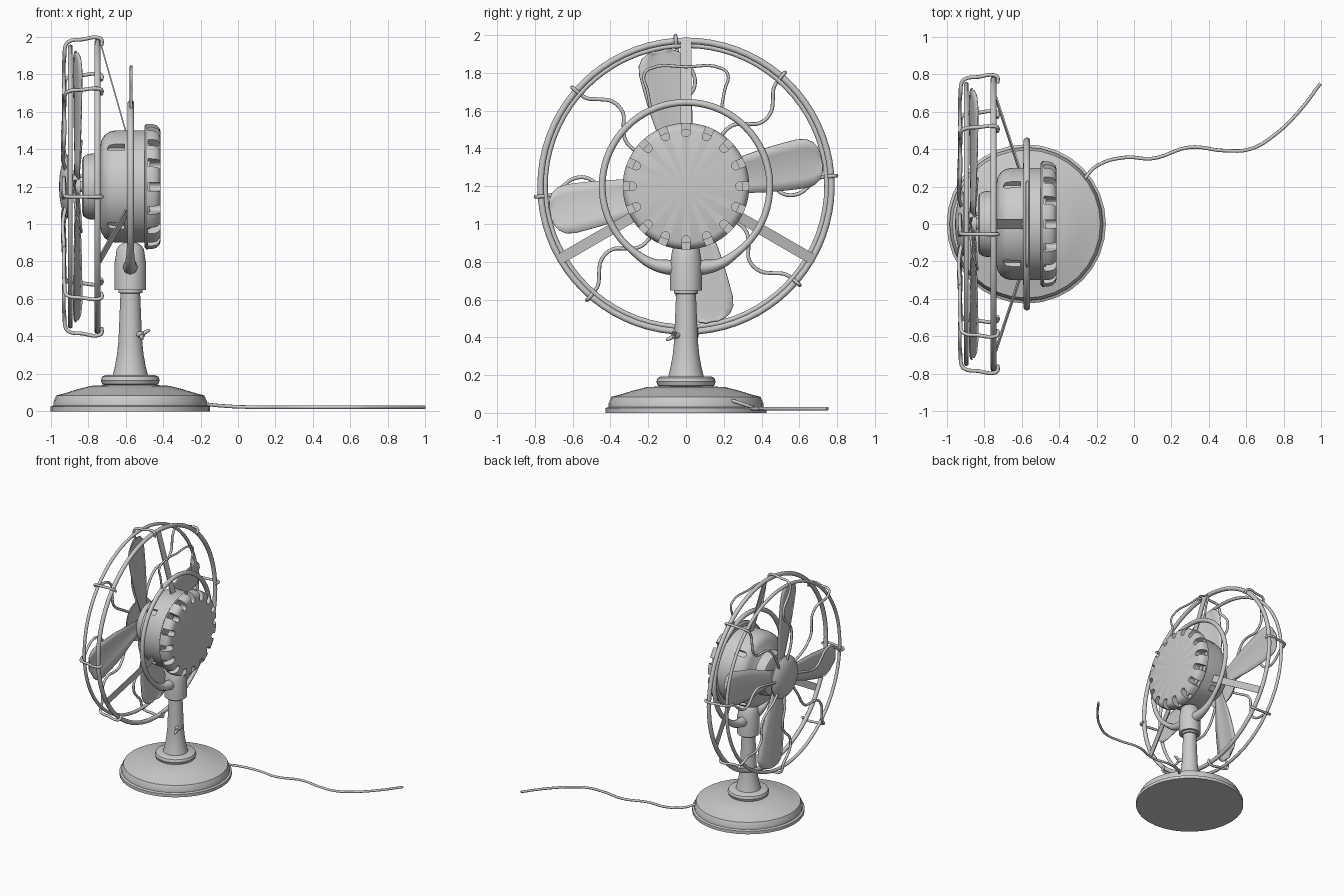
import bpy, bmesh
from math import sin, cos, pi, radians
from mathutils import Vector, Matrix

if "Cube" in bpy.data.objects:
    bpy.data.objects.remove(bpy.data.objects["Cube"])

CX, HZ = -0.575, 1.2          # stand centre x, height of the fan axis


def polar(x, r, deg, t=0.0):
    """Point around the fan axis: radius r at angle deg, shifted t sideways."""
    a = radians(deg)
    return Vector((x, r * cos(a) - t * sin(a), HZ + r * sin(a) + t * cos(a)))


def finish(name, bm, smooth=35):
    bmesh.ops.remove_doubles(bm, verts=bm.verts, dist=1e-5)
    bmesh.ops.recalc_face_normals(bm, faces=bm.faces)
    me = bpy.data.meshes.new(name)
    bm.to_mesh(me)
    bm.free()
    ob = bpy.data.objects.new(name, me)
    bpy.context.collection.objects.link(ob)
    select(ob)
    if smooth:
        bpy.ops.object.shade_smooth_by_angle(angle=radians(smooth))
    return ob


def select(ob):
    bpy.ops.object.select_all(action='DESELECT')
    ob.select_set(True)
    bpy.context.view_layer.objects.active = ob


def lathe(name, profile, place, n=48, smooth=35):
    """Revolve (radius, height) points; place(r, angle, h) gives the 3D point."""
    bm = bmesh.new()
    rings = [[bm.verts.new(place(r, 2 * pi * i / n, h)) for i in range(n)] for r, h in profile]
    for a, b in zip(rings, rings[1:]):
        for i in range(n):
            j = (i + 1) % n
            bm.faces.new((a[i], a[j], b[j], b[i]))
    return finish(name, bm, smooth)


def upright(r, a, h):
    return (CX + r * cos(a), r * sin(a), h)


def along_axis(r, a, h):
    return (h, r * cos(a), HZ + r * sin(a))


def tube(name, pts, r, radii=None, res=5):
    cu = bpy.data.curves.new(name, 'CURVE')
    cu.dimensions = '3D'
    cu.bevel_depth, cu.bevel_resolution, cu.resolution_u = r, 2, res
    cu.use_fill_caps = True
    sp = cu.splines.new('BEZIER')
    sp.bezier_points.add(len(pts) - 1)
    for i, (bp, p) in enumerate(zip(sp.bezier_points, pts)):
        bp.co = p
        bp.handle_left_type = bp.handle_right_type = 'AUTO'
        bp.radius = radii[i] / r if radii else 1
    ob = bpy.data.objects.new(name, cu)
    bpy.context.collection.objects.link(ob)
    select(ob)
    bpy.ops.object.convert(target='MESH')
    ob = bpy.context.object
    bpy.ops.object.shade_smooth_by_angle(angle=radians(50))
    return ob


def ring(name, x, radius, r):
    bpy.ops.mesh.primitive_torus_add(location=(x, 0, HZ), rotation=(0, pi / 2, 0), major_radius=radius,
                                     minor_radius=r, major_segments=72, minor_segments=10)
    bpy.context.object.name = name
    bpy.ops.object.shade_smooth()


def cut_slots(target, frames, length, width, depth):
    """Cut rounded slots; each frame = (origin, long dir, side dir, depth dir)."""
    bm = bmesh.new()
    w = width / 2
    outline = [(-w * sin(pi * i / 8), w * cos(pi * i / 8)) for i in range(9)] + [(length, -w), (length, w)]
    for o, u, v, d in frames:
        lo = [bm.verts.new(o + u * a + v * b) for a, b in outline]
        hi = [bm.verts.new(o + u * a + v * b + d * depth) for a, b in outline]
        bm.faces.new(lo)
        bm.faces.new(hi[::-1])
        for i in range(len(lo)):
            j = (i + 1) % len(lo)
            bm.faces.new((lo[i], hi[i], hi[j], lo[j]))
    cutter = finish("slot_cutter", bm, 0)
    cutter.hide_render = True
    mod = target.modifiers.new("slots", 'BOOLEAN')
    mod.operation, mod.solver, mod.object = 'DIFFERENCE', 'EXACT', cutter
    select(target)
    bpy.ops.object.modifier_apply(modifier=mod.name)
    bpy.data.objects.remove(cutter)
    bpy.ops.object.shade_smooth_by_angle(angle=radians(35))


# Base, column and socket
lathe("base", [(0, 0), (.425, 0), (.425, .025), (.41, .032), (.41, .05), (.395, .085), (.355, .095), (.28, .118),
               (.21, .136), (.14, .14), (.15, .145), (.157, .165), (.15, .185), (.135, .193), (0, .195)], upright, 32)
lathe("column", [(0, .19), (.095, .19), (.082, .24), (.07, .31), (.063, .38), (.053, .62), (.053, .63), (.064, .632),
                 (.064, .65), (0, .65)], upright, 32)
lathe("socket", [(0, .648), (.085, .648), (.085, .79), (.079, .82), (.073, .865), (.06, .885), (0, .92)], upright, 32)

# Wing screw on the column
d, p = Vector((.7, -.7, 0)), Vector((CX + .07, -.07, .41))
tube("wing_screw_stud", [p - d * .07, p - d * .03, p], .015)
for s in (1, -1):
    w = Vector((.02, .02, .025)) * s
    tube("wing_screw_wing", [p - d * .01, p + w * .5, p + w + d * .02], .01, [.009, .011, .007])

# Motor housing with vent slots
body = lathe("motor_body", [(0, -.47), (.3, -.47), (.3, -.65), (.293, -.685), (.275, -.712), (.245, -.73), (.195, -.738),
                            (.178, -.75), (.174, -.80), (.16, -.825), (.14, -.832), (0, -.832)], along_axis)
X = Vector((1, 0, 0))
axis = lambda a: (polar(0, 1, a) - polar(0, 0, a), polar(0, 0, a, 1) - polar(0, 0, a))
cut_slots(body, [(polar(-.675, .27, a), X, axis(a)[1], axis(a)[0]) for a in range(45, 360, 90)], .07, .045, .1)
cap = lathe("motor_cap", [(0, -.5), (.322, -.5), (.335, -.49), (.335, -.46), (.328, -.435), (.314, -.42),
                          (.295, -.413), (0, -.413)], along_axis, 64)
cut_slots(cap, [(polar(-.48, .285, i * 22.5), *axis(i * 22.5), X) for i in range(16)], .1, .045, .12)

# Yoke ring, its thick lower arms and the carrying handle
ring("yoke_ring", CX + .003, .444, .018)
for s in (1, -1):
    tube("yoke_arm", [(CX, y * s, HZ + z) for y, z in ((.33, -.297), (.26, -.36), (.18, -.41), (.1, -.428), (0, -.43))],
         .03, [.016, .021, .029, .039, .045])
tube("handle", [(CX + .005, y, z) for y, z in ((-.185, 1.6), (-.205, 1.71), (-.222, 1.79), (-.19, 1.823), (0, 1.832),
                                               (.19, 1.823), (.222, 1.79), (.205, 1.71), (.185, 1.6))], .008)

# Flat straps holding the guard
for a in (90, 210, 330):
    bm = bmesh.new()
    vs = [bm.verts.new(polar(x + e, r, a, t)) for x, r in ((-.595, .28), (-.735, .77)) for e in (-.004, .004)
          for t in (-.028, .028)]
    bmesh.ops.convex_hull(bm, input=vs)
    finish("guard_strap", bm, 30)

# Guard rings, wavy wires and front dome
ring("guard_back_ring", -.75, .77, .017)
ring("guard_front_ring", -.895, .745, .013)
wire = [(-.73, .752, 0), (-.728, .785, 0), (-.75, .797, 0), (-.83, .787, 0), (-.908, .773, 0), (-.922, .75, 0),
        (-.926, .7, -.008), (-.93, .65, -.045), (-.93, .59, -.082), (-.928, .51, -.076), (-.926, .455, -.02),
        (-.928, .405, .025), (-.932, .33, .035), (-.935, .24, .02), (-.918, .13, 0)]
for i in range(8):
    tube("guard_wire", [polar(x, r, 4 + 45 * i, t) for x, r, t in wire], .01, res=4)
lathe("guard_dome", [(0, -.956), (.06, -.952), (.11, -.943), (.15, -.927), (.17, -.91), (.172, -.902), (.16, -.9),
                     (0, -.905)], along_axis)

# Blades and hub
lathe("blade_hub", [(0, -.82), (.03, -.82), (.03, -.84), (.065, -.842), (.065, -.88), (.05, -.892), (0, -.895)],
      along_axis, 24)
outline = [(.04, .045), (.15, .06), (.24, .08), (.33, .1), (.42, .114), (.52, .124), (.62, .131), (.67, .124),
           (.705, .1), (.722, .07), (.732, .03)]
for i in range(4):
    bm = bmesh.new()
    rows = [[bm.verts.new(polar(-.862 + .17 * w * s + .012 * (s * s - .5), r, 11 + 90 * i, w * s))
             for s in (-1, -.6, -.2, .2, .6, 1)] for r, w in outline]
    for a, b in zip(rows, rows[1:]):
        for k in range(5):
            bm.faces.new((a[k], a[k + 1], b[k + 1], b[k]))
    blade = finish("fan_blade", bm)
    mod = blade.modifiers.new("thickness", 'SOLIDIFY')
    mod.thickness, mod.offset = .007, 0

# Power cord
tube("power_cord", [(-.28, .21, .075), (-.25, .26, .06), (-.19, .315, .042), (-.05, .355, .027), (.1, .35, .022),
                    (.3, .41, .022), (.48, .392, .022), (.62, .4, .022), (.75, .475, .022), (.88, .6, .022),
                    (.995, .75, .022)], .0095, res=8)
